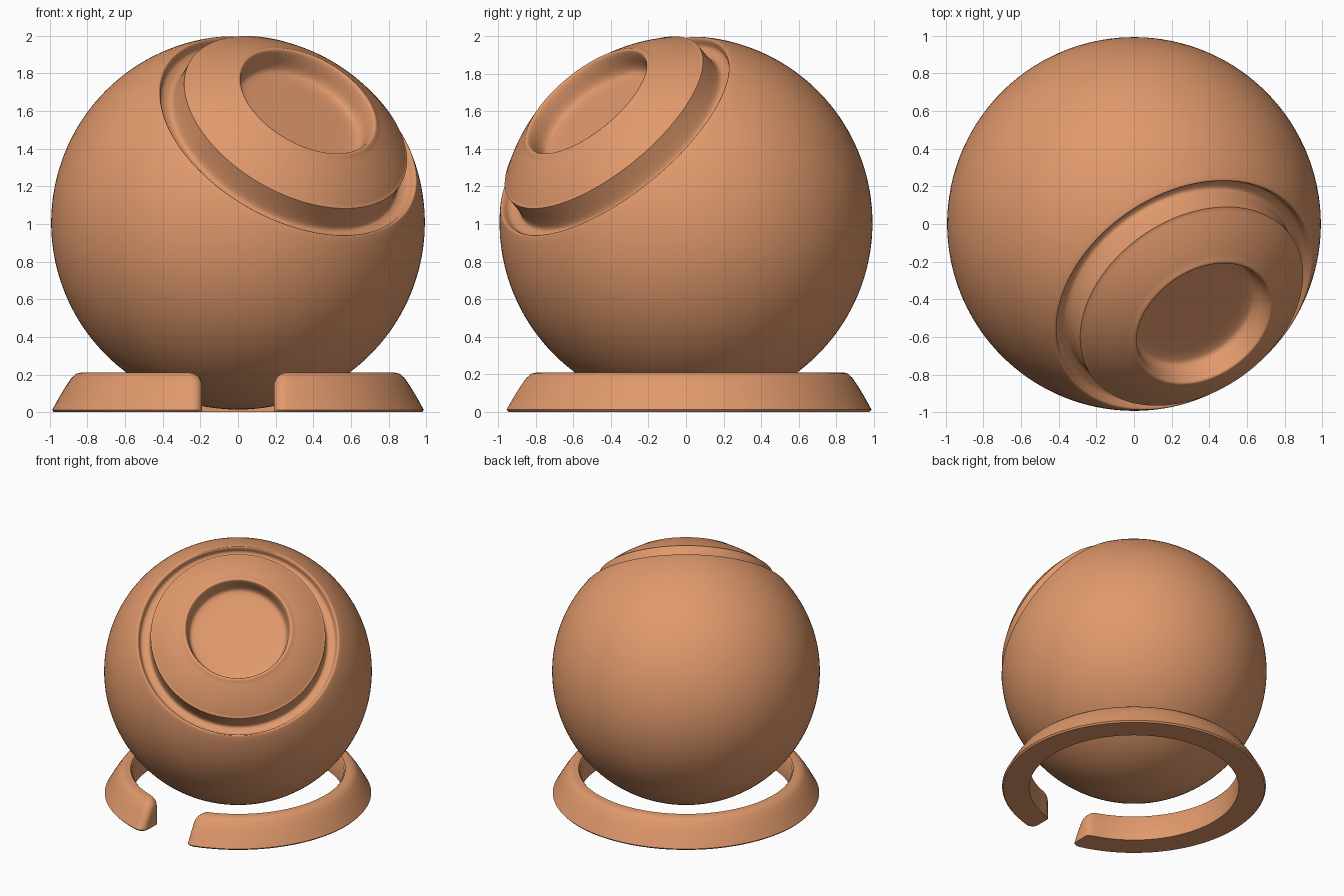
import bpy, bmesh, math
from mathutils import Vector, Matrix

if "Cube" in bpy.data.objects:
    bpy.data.objects.remove(bpy.data.objects["Cube"])

R, CZ = 0.993, 1.007          # ball radius and centre height

clay = bpy.data.materials.new("terracotta")
clay.diffuse_color = (0.75, 0.32, 0.15, 1)
clay.use_nodes = True
clay.node_tree.nodes["Principled BSDF"].inputs["Base Color"].default_value = clay.diffuse_color


def finish(bm, name, angle=35):
    bmesh.ops.recalc_face_normals(bm, faces=bm.faces[:])
    me = bpy.data.meshes.new(name)
    bm.to_mesh(me)
    bm.free()
    me.materials.append(clay)
    ob = bpy.data.objects.new(name, me)
    bpy.context.collection.objects.link(ob)
    bpy.ops.object.select_all(action='DESELECT')
    ob.select_set(True)
    bpy.context.view_layer.objects.active = ob
    bpy.ops.object.shade_smooth_by_angle(angle=math.radians(angle))
    return ob


def arc(a0, a1, n):
    """Points (radius, height) on the ball, by degrees from the axis."""
    out = []
    for i in range(n + 1):
        a = math.radians(a0 + (a1 - a0) * i / n)
        out.append((R * math.sin(a), R * math.cos(a)))
    return out


def rounded(pts, times=2):
    """Corner cutting that keeps both end points."""
    for _ in range(times):
        new = [pts[0]]
        for (a, b), (c, d) in zip(pts, pts[1:]):
            new += [(.75 * a + .25 * c, .75 * b + .25 * d),
                    (.25 * a + .75 * c, .25 * b + .75 * d)]
        pts = new + [pts[-1]]
    return pts


# Ball: back shell, groove, raised cap, dished recess, as one turned profile
shell = arc(180, 49.6, 64)
groove = rounded([shell[-1], (0.746, 0.652), (0.733, 0.638), (0.722, 0.605),
                  (0.685, 0.598), (0.655, 0.605), (0.648, 0.66), (0.648, 0.755)])
cap = arc(40.45, 25.2, 14)
recess = rounded([cap[-1], (0.392, 0.918), (0.378, 0.885), (0.365, 0.79),
                  (0.325, 0.773), (0.22, 0.772), (0, 0.772)])
profile = shell + groove[1:] + cap + recess[1:]

SEG = 128
bm = bmesh.new()
rings = []
for r, h in profile:
    if r < 1e-5:
        rings.append([bm.verts.new((0, 0, h))])
    else:
        rings.append([bm.verts.new((r * math.cos(math.tau * i / SEG),
                                    r * math.sin(math.tau * i / SEG), h)) for i in range(SEG)])
for a, b in zip(rings, rings[1:]):
    for i in range(SEG):
        j = (i + 1) % SEG
        quad = [a[i % len(a)], a[j % len(a)], b[j % len(b)], b[i % len(b)]]
        bm.faces.new(list(dict.fromkeys(quad)))
az, el = math.radians(35), math.radians(45)
axis = Vector((math.cos(el) * math.sin(az), -math.cos(el) * math.cos(az), math.sin(el)))
turn = axis.to_track_quat('Z', 'Y').to_matrix().to_4x4()
bmesh.ops.transform(bm, matrix=Matrix.Translation((0, 0, CZ)) @ turn, verts=bm.verts[:])
finish(bm, "ball")

# Base ring: open at the front, with softened ends
section = [(0.785, 0.0), (0.785, 0.195), (0.797, 0.21), (0.835, 0.21), (0.86, 0.204),
           (0.885, 0.182), (0.92, 0.13), (0.95, 0.08), (0.975, 0.035), (0.988, 0.012), (0.978, 0.0)]
HALF_GAP, SOFT = 0.19, 0.07


def ring_section(inset, x=None, t=0.0):
    pts = []
    for r, z in section:
        k = (r - 0.785) / 0.2
        rr = r + inset * (0.25 * (1 - k) - k)
        zz = z * (0.21 - inset) / 0.21
        if x is not None:
            a = math.asin(x / rr)
        else:
            a0 = math.asin((HALF_GAP + SOFT) / rr)
            a = a0 + (math.pi - a0) * t
        pts.append((rr * math.sin(a), -rr * math.cos(a), zz))
    return pts


half = []
for i in range(7):
    th = math.pi / 2 * (1 - i / 6)
    half.append(ring_section(SOFT * (1 - math.cos(th)), x=HALF_GAP + SOFT * (1 - math.sin(th))))
half += [ring_section(0, t=i / 56) for i in range(1, 57)]
full = half + [[(-x, y, z) for x, y, z in s] for s in reversed(half[:-1])]

bm = bmesh.new()
loops = [[bm.verts.new(p) for p in s] for s in full]
n = len(section)
for a, b in zip(loops, loops[1:]):
    for i in range(n):
        j = (i + 1) % n
        bm.faces.new((a[i], a[j], b[j], b[i]))
bm.faces.new(loops[0])
bm.faces.new(loops[-1])
finish(bm, "base_ring", 40)
